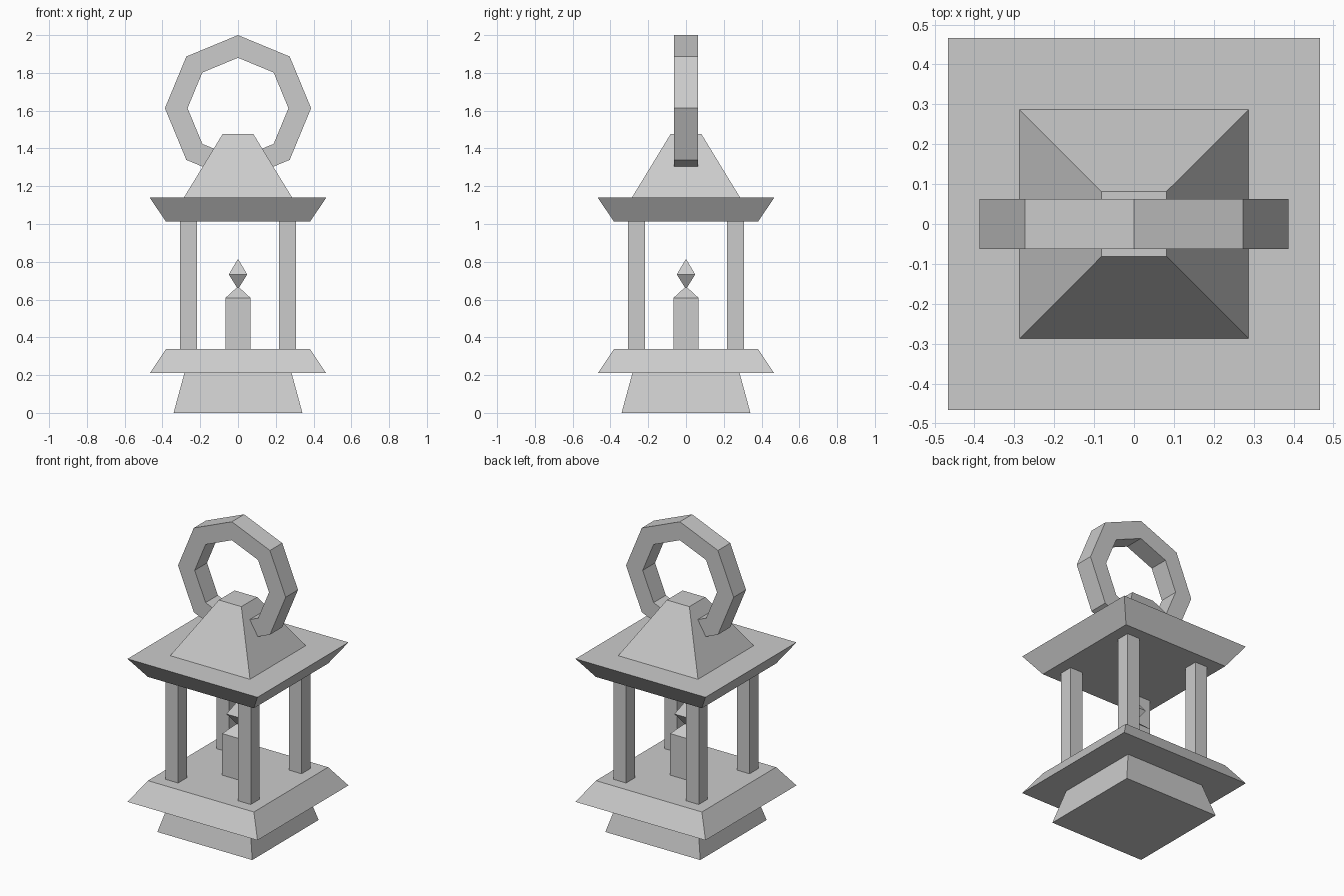
import bpy
import bmesh
from math import sin, cos, tau

if "Cube" in bpy.data.objects:
    bpy.data.objects.remove(bpy.data.objects["Cube"])


def finish(name, bm):
    bmesh.ops.recalc_face_normals(bm, faces=bm.faces)
    mesh = bpy.data.meshes.new(name)
    bm.to_mesh(mesh)
    bm.free()
    obj = bpy.data.objects.new(name, mesh)
    bpy.context.collection.objects.link(obj)
    return obj


def square_stack(name, profile, x=0, y=0):
    """Loft square sections given as (half width, z); half width 0 is a point."""
    bm = bmesh.new()
    rings = []
    for h, z in profile:
        corners = [(-1, -1), (1, -1), (1, 1), (-1, 1)] if h else [(0, 0)]
        rings.append([bm.verts.new((x + h * a, y + h * b, z)) for a, b in corners])
    for low, high in zip(rings, rings[1:]):
        for i in range(4):
            j = (i + 1) % 4
            quad = [low[i % len(low)], low[j % len(low)],
                    high[j % len(high)], high[i % len(high)]]
            bm.faces.new(list(dict.fromkeys(quad)))
    for ring in (rings[0], rings[-1]):
        if len(ring) == 4:
            bm.faces.new(ring)
    return finish(name, bm)


def octagon_ring(name, outer, inner, half_depth, z, sides=8):
    bm = bmesh.new()
    section = [(outer, -half_depth), (outer, half_depth),
               (inner, half_depth), (inner, -half_depth)]
    rings = []
    for i in range(sides):
        a = tau * i / sides
        rings.append([bm.verts.new((r * cos(a), y, z + r * sin(a))) for r, y in section])
    for i in range(sides):
        a, b = rings[i], rings[(i + 1) % sides]
        for k in range(4):
            m = (k + 1) % 4
            bm.faces.new((a[k], a[m], b[m], b[k]))
    return finish(name, bm)


# Foot and tray
square_stack("foot", [(0.341, 0), (0.284, 0.21)])
square_stack("tray", [(0.467, 0.21), (0.381, 0.338)])

# Four corner posts
for sx, side in ((-1, "left"), (1, "right")):
    for sy, end in ((-1, "front"), (1, "back")):
        square_stack(f"{end}_{side}_post", [(0.045, 0.338), (0.045, 1.012)],
                     sx * 0.261, sy * 0.261)

# Candle and flame
square_stack("candle", [(0.067, 0.338), (0.067, 0.608), (0, 0.67)])
square_stack("flame", [(0, 0.655), (0.049, 0.733), (0, 0.815)])

# Roof and carrying ring
square_stack("roof_eaves", [(0.381, 1.012), (0.467, 1.139)])
square_stack("roof_cap", [(0.287, 1.139), (0.081, 1.477)])
octagon_ring("carrying_ring", 0.387, 0.267, 0.063, 1.613)
